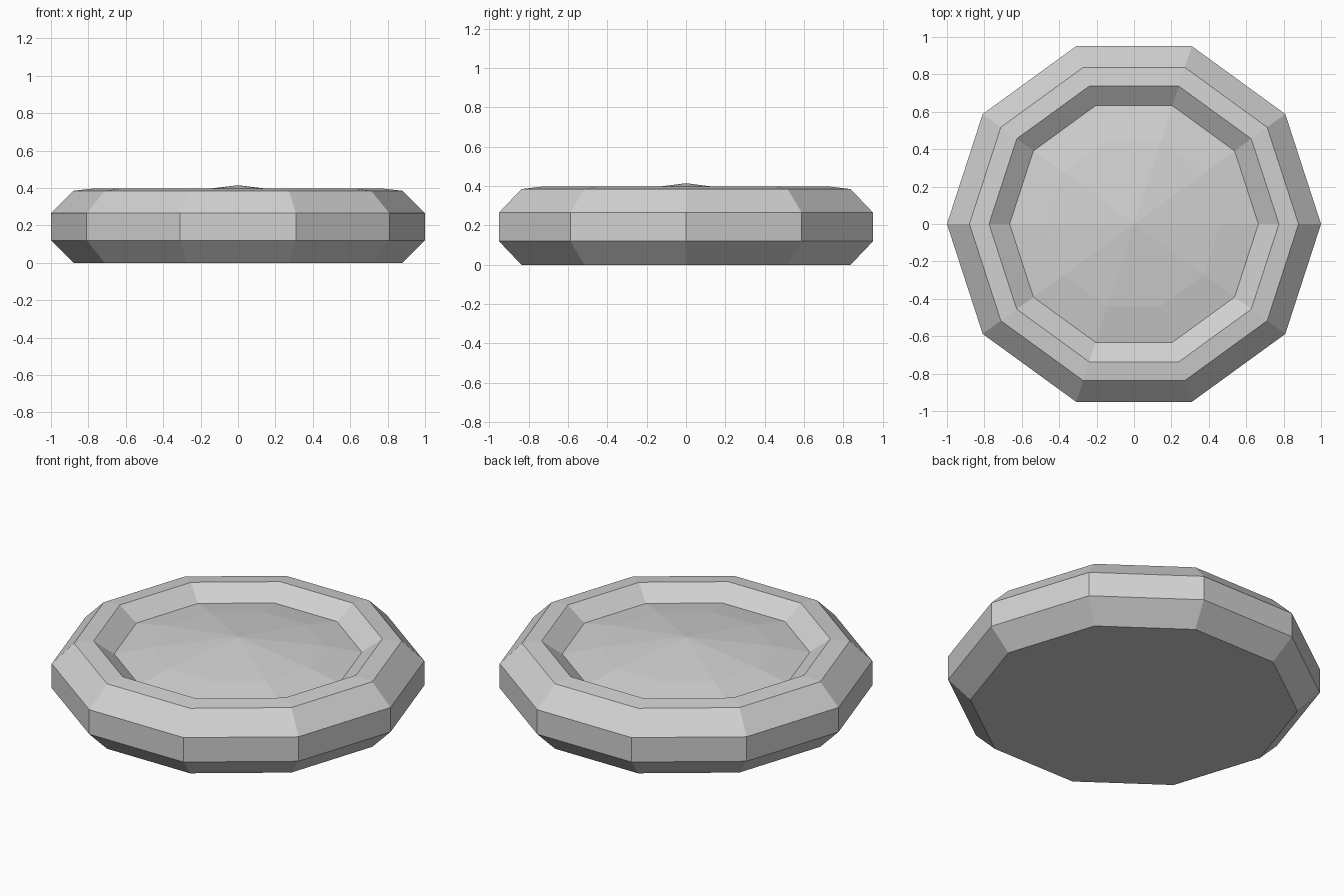
import bpy
import bmesh
from math import cos, sin, tau

SIDES = 10

cube = bpy.data.objects.get("Cube")
if cube:
    bpy.data.objects.remove(cube, do_unlink=True)

# Single plain grey
grey = bpy.data.materials.new("light grey")
grey.use_nodes = True
colour = (0.64, 0.64, 0.64, 1.0)
grey.diffuse_color = colour
grey.node_tree.nodes["Principled BSDF"].inputs["Base Color"].default_value = colour


def lathe(name, profile):
    """Flat-sided turned part from (radius, height) pairs; zero radius is a tip."""
    bm = bmesh.new()
    rings = []
    for r, z in profile:
        count = SIDES if r > 0 else 1
        ring = [bm.verts.new((r * cos(tau * i / SIDES), r * sin(tau * i / SIDES), z))
                for i in range(count)]
        rings.append(ring)
    for low, high in zip(rings, rings[1:]):
        for i in range(SIDES):
            j = (i + 1) % SIDES
            if len(high) == 1:
                bm.faces.new((low[i], low[j], high[0]))
            else:
                bm.faces.new((low[i], low[j], high[j], high[i]))
    mesh = bpy.data.meshes.new(name)
    # Close the underside when the part stands on the ground
    if profile[0][1] == 0:
        bm.faces.new(list(reversed(rings[0])))
    bm.to_mesh(mesh)
    bm.free()
    mesh.materials.append(grey)
    obj = bpy.data.objects.new(name, mesh)
    bpy.context.collection.objects.link(obj)
    return obj


# Chamfered body with a raised rim and sloping inner wall
lathe("rim_body", [(0.88, 0), (1, 0.12), (1, 0.265), (0.88, 0.385),
                   (0.775, 0.397), (0.665, 0.32)])

# Shallow domed centre set inside the rim
lathe("domed_centre", [(0.665, 0.32), (0.463, 0.358), (0, 0.415)])
